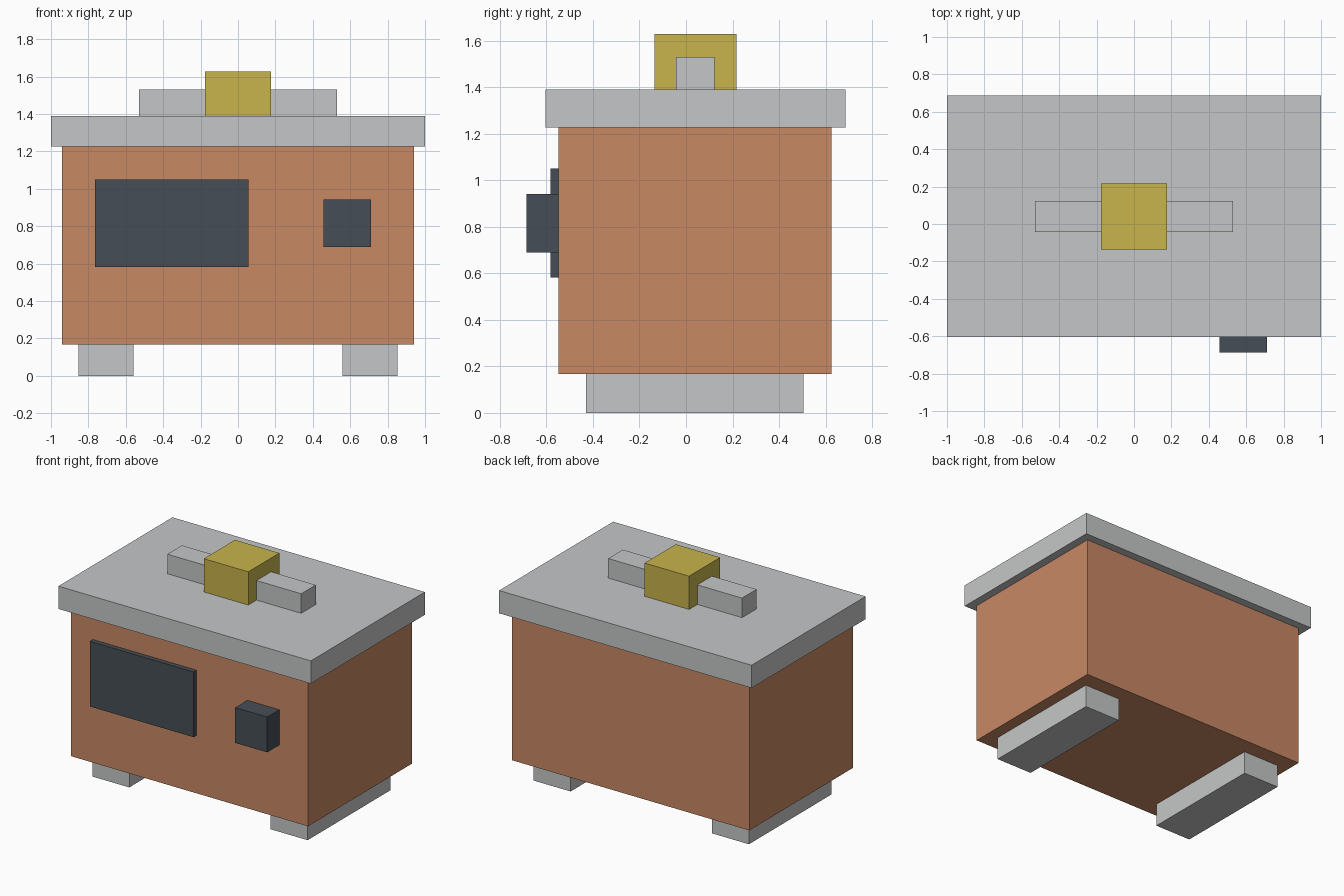
import bpy
import bmesh

if "Cube" in bpy.data.objects:
    bpy.data.objects.remove(bpy.data.objects["Cube"])


def material(name, rgb):
    m = bpy.data.materials.new(name)
    m.diffuse_color = (*rgb, 1.0)
    m.use_nodes = True
    m.node_tree.nodes["Principled BSDF"].inputs["Base Color"].default_value = m.diffuse_color
    return m


GREY = material("light_grey", (0.558, 0.565, 0.572))
CLAY = material("terracotta", (0.578, 0.246, 0.127))
DARK = material("dark_slate", (0.061, 0.076, 0.093))
GOLD = material("mustard", (0.578, 0.456, 0.072))


def box(name, x, y, z, mat):
    """Axis-aligned box from (min, max) ranges."""
    bm = bmesh.new()
    bmesh.ops.create_cube(bm, size=1.0)
    for v in bm.verts:
        v.co = [r[0] if c < 0 else r[1] for c, r in zip(v.co, (x, y, z))]
    mesh = bpy.data.meshes.new(name)
    bm.to_mesh(mesh)
    bm.free()
    mesh.materials.append(mat)
    ob = bpy.data.objects.new(name, mesh)
    bpy.context.collection.objects.link(ob)
    return ob


# Runner feet, one on each side
for side, x in (("left", (-0.853, -0.56)), ("right", (0.56, 0.853))):
    box(f"foot_{side}", x, (-0.43, 0.506), (0.0, 0.168), GREY)

# Main body and overhanging lid
box("body", (-0.94, 0.94), (-0.549, 0.626), (0.168, 1.227), CLAY)
box("lid", (-1.0, 1.0), (-0.604, 0.686), (1.227, 1.39), GREY)

# Handle bar passing through a central block
box("handle_bar", (-0.53, 0.53), (-0.042, 0.123), (1.39, 1.53), GREY)
box("handle_block", (-0.176, 0.176), (-0.135, 0.217), (1.39, 1.628), GOLD)

# Front panel and control knob
box("front_panel", (-0.765, 0.055), (-0.583, -0.549), (0.583, 1.05), DARK)
box("control_knob", (0.458, 0.712), (-0.686, -0.549), (0.689, 0.942), DARK)
